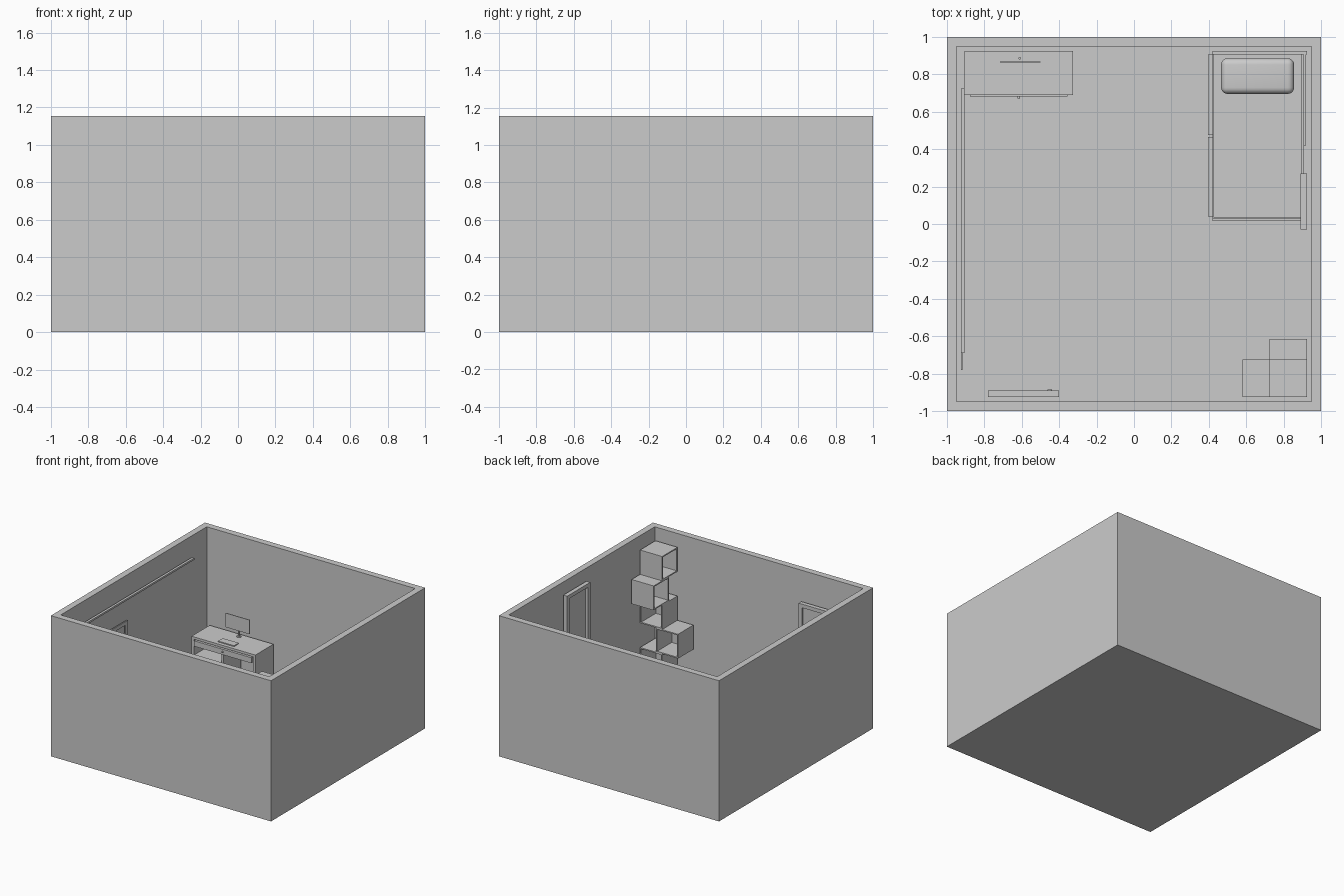
import bpy, bmesh, math
from mathutils import Vector

old = bpy.data.objects.get("Cube")
if old:
    bpy.data.objects.remove(old, do_unlink=True)

GREY = (0.6, 0.6, 0.6, 1)
mat = bpy.data.materials.new("plain grey")
mat.use_nodes = True
mat.diffuse_color = GREY
mat.node_tree.nodes["Principled BSDF"].inputs["Base Color"].default_value = GREY

FLOOR = 0.055
IN = 0.925      # inner face of the walls


def finish(name, bm):
    mesh = bpy.data.meshes.new(name)
    bm.to_mesh(mesh)
    bm.free()
    mesh.materials.append(mat)
    ob = bpy.data.objects.new(name, mesh)
    bpy.context.collection.objects.link(ob)
    return ob


def add_box(bm, x, y, z):
    """Box between pairs of limits on each axis."""
    lo, hi = Vector((x[0], y[0], z[0])), Vector((x[1], y[1], z[1]))
    verts = bmesh.ops.create_cube(bm, size=1)["verts"]
    for v in verts:
        v.co = (lo + hi) / 2 + v.co * (hi - lo)
    return verts


def box(name, x, y, z):
    bm = bmesh.new()
    add_box(bm, x, y, z)
    return finish(name, bm)


def rod(name, centre, radius, length, axis):
    bm = bmesh.new()
    bmesh.ops.create_cone(bm, cap_ends=True, segments=16, radius1=radius,
                          radius2=radius, depth=length)
    ob = finish(name, bm)
    ob.rotation_euler = Vector((0, 0, 1)).rotation_difference(Vector(axis)).to_euler()
    ob.location = centre
    for p in ob.data.polygons:
        p.use_smooth = len(p.vertices) == 4
    return ob


def frame(name, wall, depth, across, z, bar):
    """Rectangular frame on a wall: wall is 'x' or 'y'."""
    a, b = across
    bars = [((a, a + bar), z), ((b - bar, b), z),
            ((a + bar, b - bar), (z[1] - bar, z[1])),
            ((a + bar, b - bar), (z[0], z[0] + bar))]
    bm = bmesh.new()
    for s, h in bars:
        add_box(bm, *((depth, s) if wall == "x" else (s, depth)), h)
    return finish(name, bm)


# Room shell: square tray with the cavity pushed down from the rim
bm = bmesh.new()
add_box(bm, (-1, 1), (-1, 1), (0, 1.155))
rim = max(bm.faces, key=lambda f: f.calc_center_median().z)
bmesh.ops.inset_individual(bm, faces=[rim], thickness=1 - IN)
hole = bmesh.ops.extrude_discrete_faces(bm, faces=[rim])["faces"][0]
for v in hole.verts:
    v.co.z = FLOOR
bmesh.ops.recalc_face_normals(bm, faces=bm.faces)
finish("room_shell", bm)
box("rug", (-0.62, 0.62), (-0.65, 0.595), (FLOOR, FLOOR + 0.008))

# Desk with a wide drawer and a small cabinet
DESK = 0.366
box("desk_top", (-0.905, -0.325), (0.69, IN), (DESK - 0.02, DESK))
for side, x in (("left", -0.345), ("right", -0.905)):
    box("desk_side_" + side, (x, x + 0.02), (0.69, IN), (FLOOR, DESK - 0.02))
box("desk_drawer", (-0.875, -0.355), (0.68, 0.9), (0.295, 0.34))
box("desk_divider", (-0.64, -0.62), (0.7, IN), (FLOOR, 0.3))
box("desk_shelf", (-0.885, -0.64), (0.7, IN), (0.2, 0.215))
rod("drawer_knob", (-0.615, 0.677, 0.318), 0.007, 0.012, (0, 1, 0))

# Computer
box("monitor", (-0.715, -0.5), (0.862, 0.868), (0.425, 0.541))
rod("monitor_stand", (-0.61, 0.885, 0.415), 0.007, 0.09, (0, 0, 1))
rod("monitor_base", (-0.61, 0.885, DESK + 0.003), 0.018, 0.006, (0, 0, 1))
box("keyboard", (-0.685, -0.54), (0.72, 0.78), (DESK, DESK + 0.008))

# Bed
box("bed_base", (0.42, 0.905), (0.015, 0.905), (FLOOR, 0.19))
box("mattress", (0.425, 0.895), (0.035, 0.905), (0.19, 0.265))
box("footboard", (0.42, 0.905), (0.015, 0.03), (0.19, 0.24))
box("headboard", (0.42, IN), (0.905, IN), (FLOOR, 0.42))
box("bed_side_board", (0.905, 0.92), (0.42, 0.905), (FLOOR, 0.42))
for i, y in enumerate(((0.04, 0.465), (0.475, 0.905))):
    box("bed_drawer_%d" % i, (0.395, 0.42), y, (FLOOR + 0.015, 0.175))

# Pillow: rounded block
pillow = box("pillow", (0.465, 0.855), (0.695, 0.885), (0.262, 0.335))
bev = pillow.modifiers.new("round", "BEVEL")
bev.width, bev.segments = 0.034, 5
for p in pillow.data.polygons:
    p.use_smooth = True

# Stacked wall cubes: near corner x, y, level, open side
SIZE, T = 0.2, 0.01


def shelf_cube(name, x, y, z, open_side):
    X, Y, Z = (x, x + SIZE), (y, y + SIZE), (z, z + SIZE)
    inner_z = (z + T, z + SIZE - T)
    bm = bmesh.new()
    add_box(bm, X, Y, (z, z + T))
    add_box(bm, X, Y, (z + SIZE - T, z + SIZE))
    if open_side != "right":
        add_box(bm, (x, x + T), Y, inner_z)
    if open_side != "back":
        add_box(bm, X, (y + SIZE - T, y + SIZE), inner_z)
    add_box(bm, (x + SIZE - T, x + SIZE), Y, inner_z)
    add_box(bm, X, (y, y + T), inner_z)
    finish(name, bm)


corner = IN - SIZE
places = [(corner, -IN, "back"), (0.58, -IN, "back"), (corner, -IN, "back"),
          (corner, -0.815, "right"), (corner, -IN, "right")]
for i, (x, y, side) in enumerate(places):
    shelf_cube("shelf_cube_%d" % i, x, y, FLOOR + i * SIZE, side)

# Door in the front wall
frame("door_frame", "y", (-IN, -0.89), (-0.78, -0.4), (FLOOR, 0.91), 0.03)
box("door_panel", (-0.75, -0.43), (-IN, -0.905), (FLOOR + 0.03, 0.88))
rod("door_knob", (-0.45, -0.896, 0.46), 0.012, 0.022, (0, 1, 0))

# Tall mirror on the left wall
frame("mirror_frame", "x", (0.89, IN), (-0.03, 0.27), (0.25, 1.065), 0.03)
box("mirror_glass", (0.912, IN), (0, 0.24), (0.28, 1.035))

# Window and long rail on the right wall
frame("window_frame", "x", (-IN, -0.915), (-0.78, -0.12), (0.4, 0.805), 0.03)
box("wall_rail", (-IN, -0.905), (-0.69, 0.725), (0.98, 0.995))
